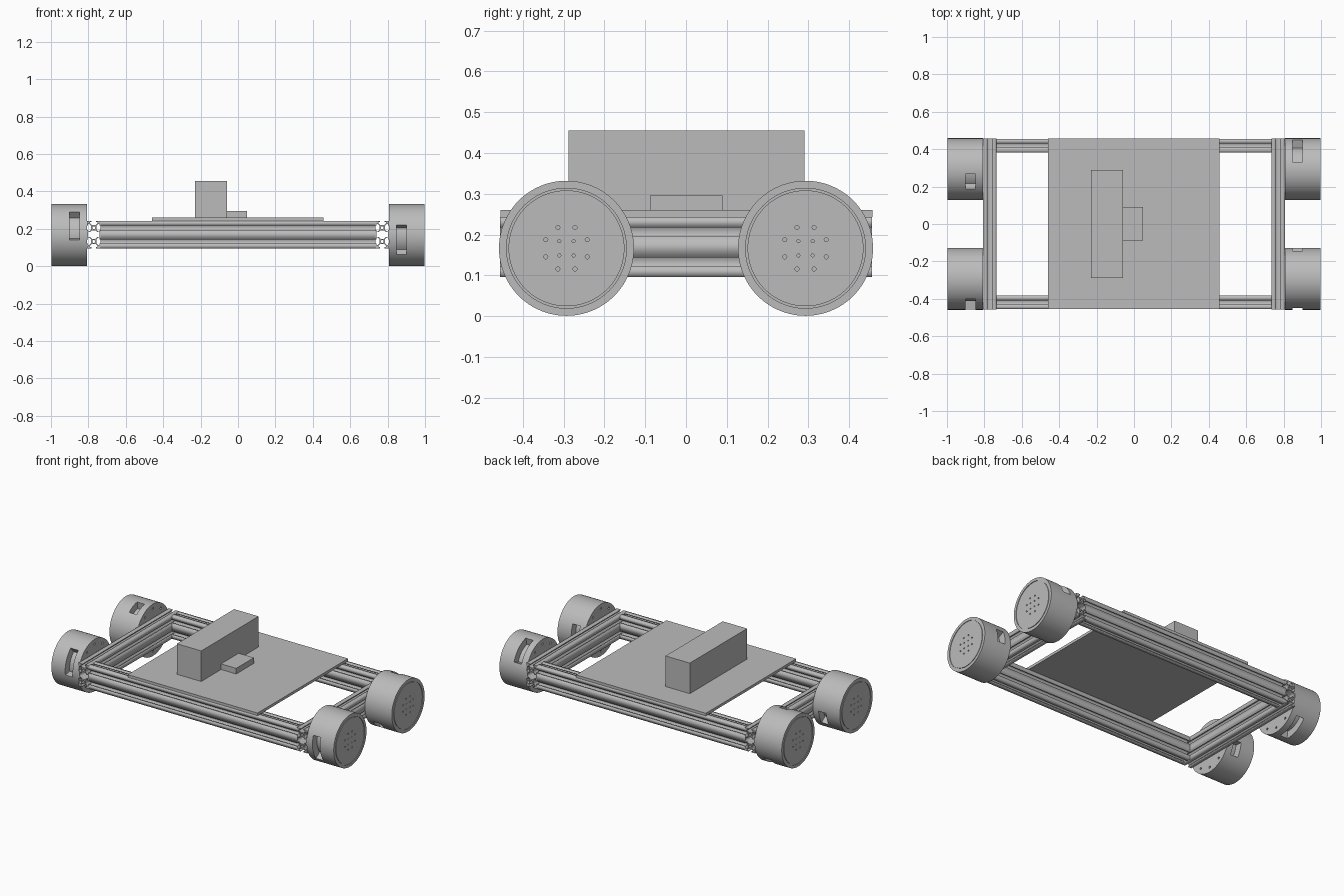
import bpy, bmesh
from math import sin, cos, pi, radians, tau
from mathutils import Matrix, Vector

cube = bpy.data.objects.get("Cube")
if cube:
    bpy.data.objects.remove(cube, do_unlink=True)

grey = bpy.data.materials.new("plain grey")
grey.use_nodes = True
grey.diffuse_color = (0.5, 0.5, 0.5, 1)
grey.node_tree.nodes["Principled BSDF"].inputs["Base Color"].default_value = (0.5, 0.5, 0.5, 1)


def finish(name, bm):
    bmesh.ops.recalc_face_normals(bm, faces=bm.faces[:])
    mesh = bpy.data.meshes.new(name)
    bm.to_mesh(mesh)
    bm.free()
    ob = bpy.data.objects.new(name, mesh)
    bpy.context.collection.objects.link(ob)
    mesh.materials.append(grey)
    return ob


def activate(ob):
    bpy.ops.object.select_all(action='DESELECT')
    ob.select_set(True)
    bpy.context.view_layer.objects.active = ob


def box(name, lo, hi):
    lo, hi = Vector(lo), Vector(hi)
    bm = bmesh.new()
    bmesh.ops.create_cube(bm, size=1)
    bmesh.ops.scale(bm, vec=hi - lo, verts=bm.verts)
    bmesh.ops.translate(bm, vec=(lo + hi) / 2, verts=bm.verts)
    return finish(name, bm)


# Deck and the two boxes on it
box("deck_plate", (-0.46, -0.455, 0.243), (0.457, 0.457, 0.26))
box("large_box", (-0.23, -0.288, 0.26), (-0.058, 0.29, 0.455))
box("small_box", (-0.058, -0.088, 0.26), (0.049, 0.09, 0.296))

# Double T-slot rail section, one quarter in millimetres, mirrored twice
UNIT = 0.0735 / 20
OUTER = [(10, 7), (8.2, 7), (8.2, 4.5), (6.6, 4.5), (3.9, 7.2), (3.9, 12.8),
         (6.6, 15.5), (8.2, 15.5), (8.2, 13), (10, 13), (10, 20), (3, 20),
         (3, 18.2), (5.5, 18.2), (5.5, 16.6), (2.8, 13.9)]
CAVITY = [(8.2, 3.4), (5.4, 3.4), (2.7, 6.1)]


def mirrored(quarter):
    half = quarter + [(-x, y) for x, y in reversed(quarter)]
    return half + [(-x, -y) for x, y in half]


def bore(cy):
    return [(2.1 * cos(tau * i / 16), cy + 2.1 * sin(tau * i / 16)) for i in range(16)]


def rail(name, length, location, turn):
    curve = bpy.data.curves.new(name, 'CURVE')
    curve.dimensions = '2D'
    curve.fill_mode = 'BOTH'
    curve.extrude = length / 2
    for loop in (mirrored(OUTER), mirrored(CAVITY), bore(10), bore(-10)):
        spline = curve.splines.new('POLY')
        spline.points.add(len(loop) - 1)
        for p, (x, y) in zip(spline.points, loop):
            p.co = (x * UNIT, y * UNIT, 0, 1)
        spline.use_cyclic_u = True
    curve.materials.append(grey)
    ob = bpy.data.objects.new(name, curve)
    bpy.context.collection.objects.link(ob)
    ob.location = location
    ob.rotation_euler = (pi / 2, 0, turn)
    activate(ob)
    bpy.ops.object.convert(target='MESH')


RAIL_Z = 0.1695
for side, word in ((-1, "right"), (1, "left")):
    rail(word + "_side_rail", 0.912, (side * 0.771, 0, RAIL_Z), 0)
for side, word in ((-1, "front"), (1, "back")):
    rail(word + "_cross_rail", 1.47, (0, side * 0.419, RAIL_Z), pi / 2)


# Wheel drums, turned about x; angles run from the front over the top
def polar(x, r, a):
    return (x, -r * cos(a), r * sin(a))


def turned_drum(name, profile, steps=96):
    bm = bmesh.new()
    rings = [[bm.verts.new(polar(x, r, tau * i / steps)) for i in range(steps)]
             for x, r in profile]
    for a, b in zip(rings, rings[1:]):
        for i in range(steps):
            j = (i + 1) % steps
            bm.faces.new((a[i], a[j], b[j], b[i]))
    bm.faces.new(rings[0])
    bm.faces.new(rings[-1])
    return finish(name, bm)


def arc_block(bm, x0, x1, r0, r1, mid, span, steps=12):
    rows = []
    for i in range(steps + 1):
        a = radians(mid + span * (i / steps - 0.5))
        rows.append([bm.verts.new(polar(x, r, a))
                     for x, r in ((x0, r0), (x1, r0), (x1, r1), (x0, r1))])
    for a, b in zip(rows, rows[1:]):
        for k in range(4):
            m = (k + 1) % 4
            bm.faces.new((a[k], a[m], b[m], b[k]))
    bm.faces.new(rows[0])
    bm.faces.new(rows[-1])


def hole_circle(bm, x, radius, count, size):
    for i in range(count):
        place = Matrix.Translation(polar(x, radius, tau * (i + 0.5) / count))
        bmesh.ops.create_cone(bm, cap_ends=True, segments=12, radius1=size, radius2=size,
                              depth=0.02, matrix=place @ Matrix.Rotation(pi / 2, 4, 'Y'))


def wheel(name, sx, sy, window):
    inner, outer = sx * 0.806, sx * 0.997
    groove = outer - sx * 0.004
    drum = turned_drum(name, [(outer, 0.142), (groove, 0.142), (groove, 0.147),
                              (outer, 0.147), (outer, 0.1655), (inner, 0.1655)])
    # Long and short windows opposite each other, plus bolt holes
    bm = bmesh.new()
    arc_block(bm, sx * 0.847, sx * 0.9, 0.12, 0.18, window, 58)
    arc_block(bm, sx * 0.847, sx * 0.9, 0.12, 0.18, window + 180, 31)
    hole_circle(bm, outer, 0.055, 8, 0.005)
    hole_circle(bm, outer, 0.025, 4, 0.004)
    hole_circle(bm, inner, 0.135, 10, 0.007)
    cutter = finish(name + "_cutter", bm)
    cutter.hide_render = True
    mod = drum.modifiers.new("openings", 'BOOLEAN')
    mod.operation = 'DIFFERENCE'
    mod.solver = 'EXACT'
    mod.object = cutter
    activate(drum)
    bpy.ops.object.modifier_apply(modifier=mod.name)
    bpy.data.objects.remove(cutter, do_unlink=True)
    bpy.ops.object.shade_smooth_by_angle(angle=radians(30))
    drum.location = (0, sy * 0.293, 0.1665)


wheel("front_right_wheel", -1, -1, 20)
wheel("back_right_wheel", -1, 1, 246)
wheel("front_left_wheel", 1, -1, -10)
wheel("back_left_wheel", 1, 1, 132)
